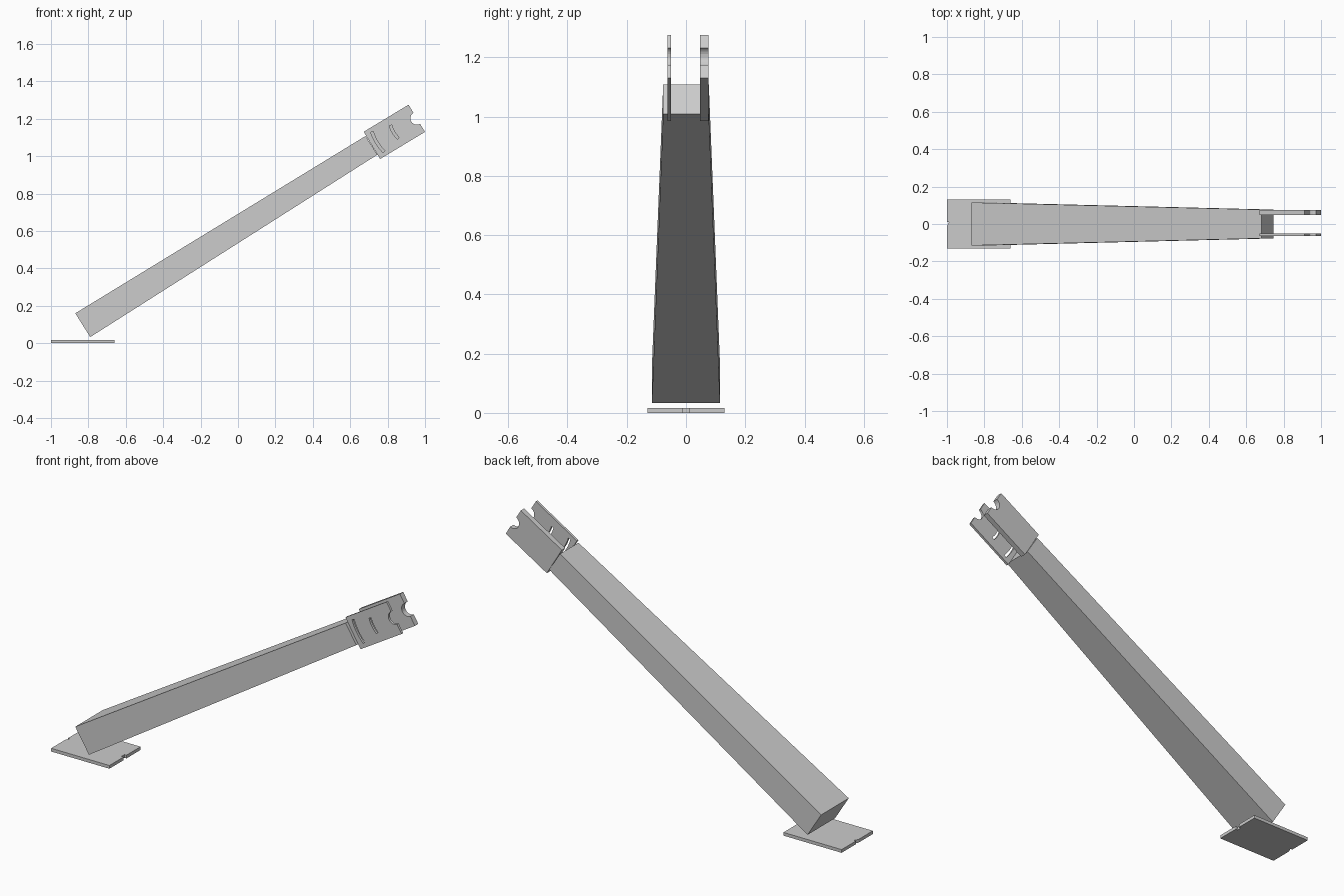
import bpy, bmesh
from math import sin, cos, pi
from mathutils import Vector

if "Cube" in bpy.data.objects:
    bpy.data.objects.remove(bpy.data.objects["Cube"], do_unlink=True)

grey = bpy.data.materials.new("plain grey")
grey.use_nodes = True
grey.diffuse_color = (0.6, 0.6, 0.6, 1)
grey.node_tree.nodes["Principled BSDF"].inputs["Base Color"].default_value = (0.6, 0.6, 0.6, 1)


def make_object(name, bm):
    bmesh.ops.recalc_face_normals(bm, faces=bm.faces)
    mesh = bpy.data.meshes.new(name)
    bm.to_mesh(mesh)
    bm.free()
    mesh.materials.append(grey)
    obj = bpy.data.objects.new(name, mesh)
    bpy.context.collection.objects.link(obj)
    return obj


def prism(name, outline, offset):
    """Extrude a closed outline of 3D points by an offset."""
    bm = bmesh.new()
    face = bm.faces.new([bm.verts.new(p) for p in outline])
    result = bmesh.ops.extrude_face_region(bm, geom=[face], use_keep_orig=True)
    moved = [g for g in result["geom"] if isinstance(g, bmesh.types.BMVert)]
    bmesh.ops.translate(bm, verts=moved, vec=offset)
    return make_object(name, bm)


# Base plate with a small notch in the middle of each end
half = [(-0.17, 0.012), (-0.17, 0.13), (0.17, 0.13), (0.17, 0.012), (0.158, 0.012)]
outline = half + [(-x, -y) for x, y in half]
outline = [(-0.158, 0.012)] + half + [(0.158, -0.012)] + [(-x, -y) for x, y in half[:4]]
prism("base_plate", [(x - 0.83, y, 0) for x, y in outline], (0, 0, 0.017))

# Tapered sloping arm, narrower at the top end
bm = bmesh.new()
rings = []
for (xt, zt), (xb, zb), w in (((-0.87, 0.16), (-0.79, 0.033), 0.115),
                              ((0.682, 1.108), (0.745, 1.008), 0.077)):
    rings.append([bm.verts.new(p) for p in
                  ((xt, -w, zt), (xt, w, zt), (xb, w, zb), (xb, -w, zb))])
low, high = rings
bm.faces.new(low)
bm.faces.new(high)
for i in range(4):
    j = (i + 1) % 4
    bm.faces.new((low[i], low[j], high[j], high[i]))
make_object("arm", bm)

# Fork plates: local u runs along the arm, v across it
corner = Vector((0.76, 0, 0.985))
along = Vector((0.856, 0, 0.517))
across = Vector((-0.517, 0, 0.856))
LENGTH, HEIGHT, RADIUS = 0.28, 0.17, 0.034


def place(u, v, y):
    return corner + along * u + across * v + Vector((0, y, 0))


def arc(radius, spread, steps=12):
    """Points round the notch centre, opening towards the free end."""
    return [(LENGTH - radius * cos(a), HEIGHT / 2 + radius * sin(a))
            for a in (spread * (2 * i / steps - 1) for i in range(steps + 1))]


def fork_plate(name, y, thickness):
    pts = [(0, 0), (LENGTH, 0)] + arc(RADIUS, pi / 2) + [(LENGTH, HEIGHT), (0, HEIGHT)]
    return prism(name, [place(u, v, y) for u, v in pts], (0, thickness, 0))


fork_plate("back_fork_plate", 0.048, 0.028)
front = fork_plate("front_fork_plate", -0.063, 0.013)

# Curved slots through the front plate, centred on the notch
cutters = []
for radius, spread in ((0.25, 0.25), (0.145, 0.28)):
    pts = arc(radius - 0.007, spread) + arc(radius + 0.007, spread)[::-1]
    cutter = prism("slot_cutter", [place(u, v, -0.1) for u, v in pts], (0, 0.09, 0))
    cutter.hide_render = True
    mod = front.modifiers.new("slot", "BOOLEAN")
    mod.operation = "DIFFERENCE"
    mod.object = cutter
    cutters.append(cutter)
bpy.context.view_layer.objects.active = front
for mod in list(front.modifiers):
    bpy.ops.object.modifier_apply(modifier=mod.name)
for cutter in cutters:
    bpy.data.objects.remove(cutter, do_unlink=True)
